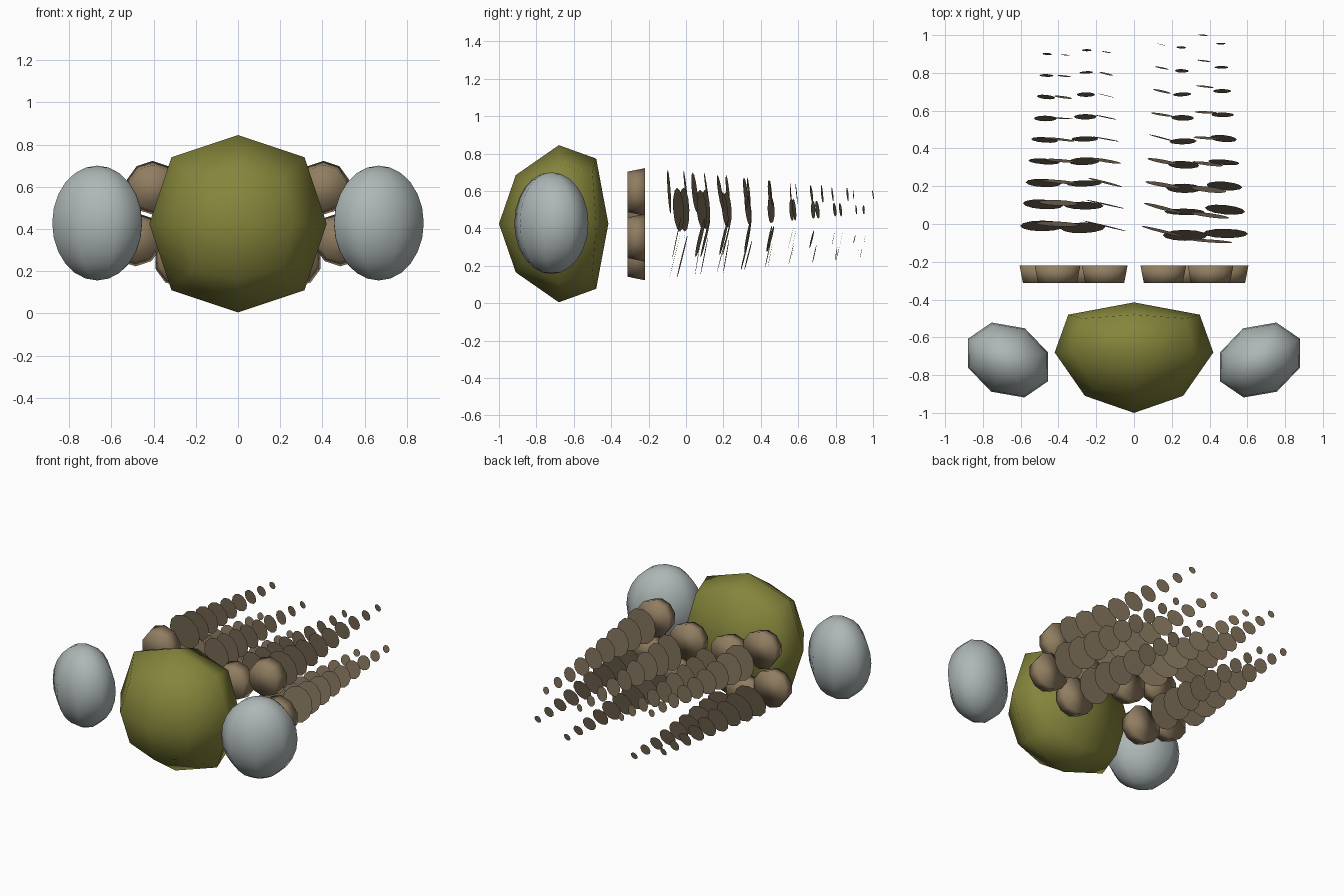
import bpy, bmesh, math, random
from mathutils import Matrix, Vector

if "Cube" in bpy.data.objects:
    bpy.data.objects.remove(bpy.data.objects["Cube"])

random.seed(4)


def material(name, rgb):
    m = bpy.data.materials.new(name)
    m.diffuse_color = (*rgb, 1)
    m.use_nodes = True
    m.node_tree.nodes["Principled BSDF"].inputs["Base Color"].default_value = m.diffuse_color
    return m


OLIVE = material("olive", (0.235, 0.235, 0.045))
PALE = material("pale_grey", (0.42, 0.47, 0.47))
BROWN = material("brown", (0.28, 0.205, 0.12))
DUST = material("dust_brown", (0.21, 0.16, 0.10))


def make_object(name, bm, mat, smooth=True):
    bmesh.ops.recalc_face_normals(bm, faces=bm.faces)
    me = bpy.data.meshes.new(name)
    bm.to_mesh(me)
    bm.free()
    for p in me.polygons:
        p.use_smooth = smooth
    me.materials.append(mat)
    ob = bpy.data.objects.new(name, me)
    bpy.context.collection.objects.link(ob)
    return ob


# Main hull: blunt eight-sided shell, each ring = (edge y, edge radius, corner y, corner offset)
bm = bmesh.new()
rings = []
for ye, r, yc, c in [(-0.91, 0.26, -0.87, 0.215),
                     (-0.68, 0.42, -0.68, 0.315),
                     (-0.48, 0.348, -0.50, 0.275)]:
    ring = []
    for i in range(8):
        a = i * math.pi / 4
        rad, y = (r, ye) if i % 2 == 0 else (c * math.sqrt(2), yc)
        ring.append(bm.verts.new((rad * math.cos(a), y, 0.425 + rad * math.sin(a))))
    rings.append(ring)
for a, b in zip(rings, rings[1:]):
    for i in range(8):
        j = (i + 1) % 8
        bm.faces.new((a[i], a[j], b[j], b[i]))
for ring, y in ((rings[0], -1.0), (rings[2], -0.415)):
    pole = bm.verts.new((0, y, 0.425))
    for i in range(0, 8, 2):
        bm.faces.new((pole, ring[i], ring[i + 1], ring[(i + 2) % 8]))
make_object("main_hull", bm, OLIVE)

# Side pods: squashed low-poly spheres angled inwards
for side, label in ((-1, "left"), (1, "right")):
    bm = bmesh.new()
    bmesh.ops.create_uvsphere(bm, u_segments=8, v_segments=12, radius=1)
    bm.transform(Matrix.Translation((side * 0.667, -0.72, 0.428))
                 @ Matrix.Rotation(side * math.radians(28), 4, 'Z')
                 @ Matrix.Diagonal((0.24, 0.19, 0.272, 1)))
    make_object("side_pod_" + label, bm, PALE)

# Thrusters, each with a trail: x, z, trail-end x, trail-end z, tilt about x, turn about z
ENGINES = [
    (0.155, 0.500, 0.145, 0.50, 4, -12),
    (0.270, 0.250, 0.250, 0.265, -12, 0),
    (0.405, 0.595, 0.365, 0.58, 6, -5),
    (0.485, 0.350, 0.460, 0.34, -12, -3),
]
# Trail start and end y for each thruster
SPANS = {-1: [(-0.01, 0.91), (-0.02, 0.92), (0.0, 0.895), (-0.01, 0.90)],
         1: [(-0.04, 0.95), (-0.06, 0.935), (-0.09, 1.0), (-0.05, 0.955)]}

for side, label in ((-1, "left"), (1, "right")):
    for n, (x, z, x2, z2, tilt, turn) in enumerate(ENGINES):
        # Thruster: short flared ten-sided drum
        bm = bmesh.new()
        bmesh.ops.create_cone(bm, cap_ends=True, segments=10,
                              radius1=0.108, radius2=0.127, depth=0.093)
        bm.transform(Matrix.Translation((side * x, -0.267, z))
                     @ Matrix.Rotation(math.radians(-90), 4, 'X'))
        make_object(f"thruster_{label}_{n + 1}", bm, BROWN)

        # Exhaust trail: thin discs shrinking towards the rear
        bm = bmesh.new()
        y0, y1 = SPANS[side][n]
        for k in range(9):
            t = k / 8
            pos = Vector((side * (x + (x2 - x) * t), y0 + (y1 - y0) * t, z + (z2 - z) * t))
            rot = (Matrix.Rotation(math.radians(turn + random.uniform(-3, 3)), 4, 'Z')
                   @ Matrix.Rotation(math.radians(tilt + random.uniform(-3, 3)), 4, 'X')
                   @ Matrix.Rotation(math.radians(90), 4, 'X'))
            bmesh.ops.create_circle(bm, cap_ends=True, segments=12,
                                    radius=0.118 - 0.093 * t,
                                    matrix=Matrix.Translation(pos) @ rot)
        make_object(f"exhaust_trail_{label}_{n + 1}", bm, DUST, smooth=False)
